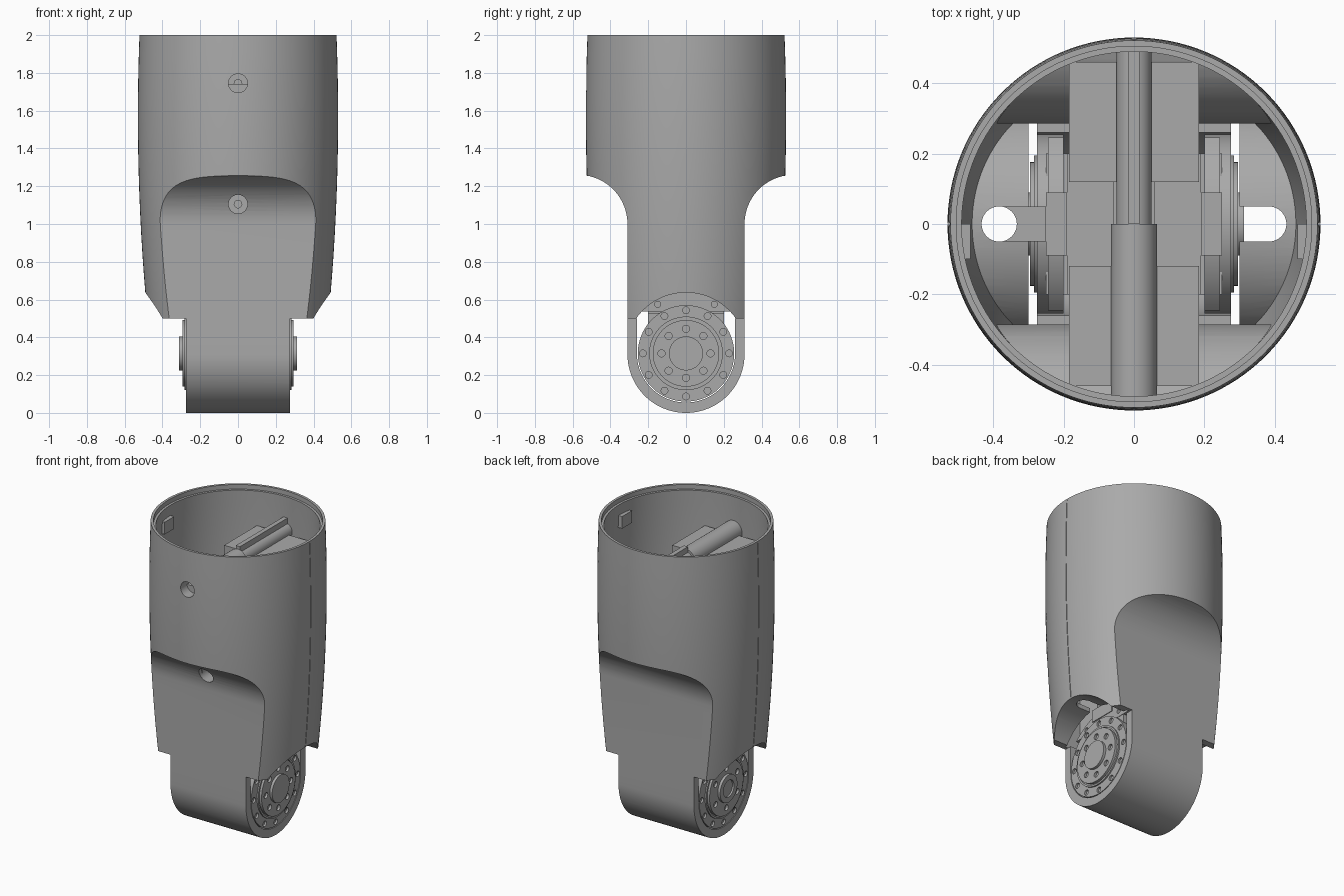
import bpy, bmesh, math
from mathutils import Matrix

if "Cube" in bpy.data.objects:
    bpy.data.objects.remove(bpy.data.objects["Cube"])

grey = bpy.data.materials.new("plain_grey")
grey.use_nodes = True
grey.diffuse_color = (0.4, 0.4, 0.4, 1)
grey.node_tree.nodes["Principled BSDF"].inputs["Base Color"].default_value = (0.4, 0.4, 0.4, 1)

AXIS = {
    "x": Matrix.Rotation(math.pi / 2, 4, "Y"),
    "y": Matrix.Rotation(-math.pi / 2, 4, "X"),
    "z": Matrix.Identity(4),
}
HUB_Z = 0.315


def finish(bm, name):
    bmesh.ops.recalc_face_normals(bm, faces=bm.faces)
    mesh = bpy.data.meshes.new(name)
    bm.to_mesh(mesh)
    bm.free()
    mesh.materials.append(grey)
    obj = bpy.data.objects.new(name, mesh)
    bpy.context.collection.objects.link(obj)
    return obj


def lathe(name, profile, axis="z", at=(0, 0, 0), segs=48):
    """Solid of revolution from (radius, height) pairs, capped at both ends."""
    bm = bmesh.new()
    turns = [2 * math.pi * i / segs for i in range(segs)]
    rings = [[bm.verts.new((r * math.cos(a), r * math.sin(a), h)) for a in turns]
             for r, h in profile]
    for lo, hi in zip(rings, rings[1:]):
        for i in range(segs):
            j = (i + 1) % segs
            bm.faces.new((lo[i], lo[j], hi[j], hi[i]))
    bm.faces.new(rings[0])
    bm.faces.new(rings[-1])
    bm.transform(Matrix.Translation(at) @ AXIS[axis])
    return finish(bm, name)


def rod(name, r, lo, hi, axis, at=(0, 0, 0), segs=48):
    return lathe(name, [(r, lo), (r, hi)], axis, at, segs)


def prism(name, outline, x0, x1):
    """Extrude a (y, z) outline along x."""
    bm = bmesh.new()
    face = bm.faces.new([bm.verts.new((x0, y, z)) for y, z in outline])
    made = bmesh.ops.extrude_face_region(bm, geom=[face])["geom"]
    bmesh.ops.translate(bm, vec=(x1 - x0, 0, 0),
                        verts=[v for v in made if isinstance(v, bmesh.types.BMVert)])
    return finish(bm, name)


def box(name, x0, x1, y0, y1, z0, z1):
    return prism(name, [(y0, z0), (y1, z0), (y1, z1), (y0, z1)], x0, x1)


def combine(obj, tool, operation="DIFFERENCE"):
    mod = obj.modifiers.new("cut", "BOOLEAN")
    mod.operation, mod.object, mod.solver = operation, tool, "EXACT"
    bpy.context.view_layer.objects.active = obj
    bpy.ops.object.modifier_apply(modifier=mod.name)
    bpy.data.objects.remove(tool)
    return obj


def arc(cy, cz, r, start, end, n=24):
    steps = [math.radians(start + (end - start) * i / n) for i in range(n + 1)]
    return [(cy + r * math.cos(a), cz + r * math.sin(a)) for a in steps]


def mirrored(half):
    return half + [(-y, z) for y, z in reversed(half)]


def barrel(inset, z0, z1):
    """Gently bulging wall of the casing."""
    heights = [z0 + (z1 - z0) * i / 20 for i in range(21)]
    return [(0.53 - inset - 0.045 * (z - 1.57) ** 2, z) for z in heights]


def sides(x0, x1):
    return [(x0, x1), (-x1, -x0)]


# Outer casing: bulging barrel trimmed to a narrow fork with a round lower end
shell = lathe("casing", barrel(0, -0.1, 2.0), segs=128)
half = [(0.6, 2.1), (0.6, 1.258)] + arc(0.57, 1.0, 0.26, 98, 180, 16)
lower = arc(0, 0.31, 0.31, 0, -180, 48)
upper = [(-y, z) for y, z in reversed(half)]
combine(shell, prism("trim", half + lower + upper, -0.7, 0.7), "INTERSECT")
for a, b in sides(0.275, 0.8):
    combine(shell, box("side_trim", a, b, -0.8, 0.8, -0.2, 0.5))
    combine(shell, rod("arch_cut", 0.322, a, b, "x", (0, 0, HUB_Z), 96))

# Hollow interior with arched floors beside the drive
cavity = lathe("cavity", barrel(0.033, 0.3, 1.97) + [(0.505, 1.9701), (0.505, 2.1)], segs=128)
room = [(0.7, 2.2), (0.7, 1.285)] + arc(0.57, 1.0, 0.285, 90, 180, 16) + [(0.285, 0.5)]
combine(cavity, prism("room", mirrored(room), -0.7, 0.7), "INTERSECT")
for a, b in sides(0.3, 0.8):
    combine(cavity, rod("floor", 0.35, a, b, "x", (0, 0, HUB_Z), 96))
combine(shell, cavity)
well = [(0.26, 0.67)] + arc(0, HUB_Z, 0.26, 0, -180, 48) + [(-0.26, 0.67)]
combine(shell, prism("well", well, -0.3, 0.3))

# Cable slots, screw openings and the fine side seam
for s in (1, -1):
    combine(shell, box("slot", min(s * 0.25, s * 0.385), max(s * 0.25, s * 0.385),
                       -0.05, 0.05, 0.55, 0.72))
    combine(shell, rod("slot_end", 0.05, 0.55, 0.72, "z", (s * 0.383, 0, 0)))
for z in (1.745, 1.105):
    combine(shell, rod("screw_opening", 0.05, -0.7, -0.2, "y", (0, 0, z)))
for a, b in sides(0.3, 0.7):
    seam = box("seam", a, b, -0.002, 0.002, 0.4, 1.99)
    combine(seam, lathe("seam_core", barrel(0.007, 0.2, 2.2), segs=128))
    combine(shell, seam)

# Screw posts: counterbored tubes in front, solid receiving posts behind
for label, z, wall in (("upper", 1.745, 0.505), ("lower", 1.105, 0.3)):
    post = rod(label + "_screw_tube", 0.065, -wall, 0, "y", (0, 0, z))
    combine(post, rod("bore", 0.05, -0.7, 0.07 - wall, "y", (0, 0, z)))
    combine(post, rod("pilot", 0.02, -0.7, -0.03, "y", (0, 0, z), 24))
    rod(label + "_rear_post", 0.05, 0, wall, "y", (0, 0, z))
box("rear_post_rib", -0.015, 0.015, 0, 0.495, 1.75, 1.83)

# Inner support plates either side of the centre
for label, s in (("front", -1), ("rear", 1)):
    y0, y1 = sorted((s * 0.12, s * 0.46))
    box(label + "_support_plate", -0.185, 0.185, y0, y1, 1.69, 1.74)
    for a, b in sides(0.055, 0.185):
        y0, y1 = sorted((s * 0.12, s * 0.28))
        box(label + "_support_leg", a, b, y0, y1, 0.6, 1.69)
box("centre_web", -0.06, 0.06, -0.12, 0.12, 0.6, 1.7)

# Drive body and its carrier
box("drive_body", -0.25, 0.25, -0.2, 0.2, 0.16, 0.53)
box("drive_cap", -0.19, 0.19, -0.2, 0.2, 0.53, 0.62)
for a, b in sides(0.2, 0.245):
    crescent = prism("carrier_plate", arc(0, HUB_Z, 0.33, 42, 138), a, b)
    for y in (-0.15, 0.15):
        combine(crescent, rod("hole", 0.016, -0.4, 0.4, "x", (0, y, 0.575), 16))
for a, b in sides(0.19, 0.25):
    box("cable_clamp", a, b, -0.09, 0.09, 0.6, 0.68)


def bolt_circle(obj, radius, count, size, x0, x1, offset=0):
    for i in range(count):
        a = 2 * math.pi * i / count + offset
        at = (0, radius * math.cos(a), HUB_Z + radius * math.sin(a))
        combine(obj, rod("hole", size, x0, x1, "x", at, 16))


# Stepped drive hubs on both sides, with bolt circles and small screws
for label, s, holes in (("right", 1, 8), ("left", -1, 6)):
    def span(a, b):
        return sorted((s * a, s * b))
    at = (0, 0, HUB_Z)
    disc = rod(label + "_drive_disc", 0.255, *span(0.2, 0.275), "x", at, 96)
    bolt_circle(disc, 0.228, 12, 0.018, *span(0.262, 0.4))
    rim = rod(label + "_hub_rim", 0.195, *span(0.25, 0.284), "x", at, 64)
    combine(rim, rod("groove", 0.183, *span(0.278, 0.4), "x", at, 64))
    flange = rod(label + "_hub_flange", 0.176, *span(0.25, 0.295), "x", at, 64)
    bolt_circle(flange, 0.13, holes, 0.019, *span(0.28, 0.4), math.pi / holes * (s < 0))
    cap = rod(label + "_hub_cap", 0.09, *span(0.25, 0.312), "x", at)
    if s < 0:
        combine(cap, rod("recess", 0.055, *span(0.3, 0.4), "x", at))

# Alignment tabs inside the rim
for a, b in sides(0.465, 0.498):
    box("rim_tab", a, b, -0.1, 0, 1.82, 1.9)

# Smooth curved walls, keep crisp edges
bpy.ops.object.select_all(action="DESELECT")
for obj in bpy.context.collection.objects:
    if obj.type == "MESH" and grey.name in obj.data.materials:
        obj.select_set(True)
        bpy.context.view_layer.objects.active = obj
bpy.ops.object.shade_smooth_by_angle(angle=math.radians(30))
